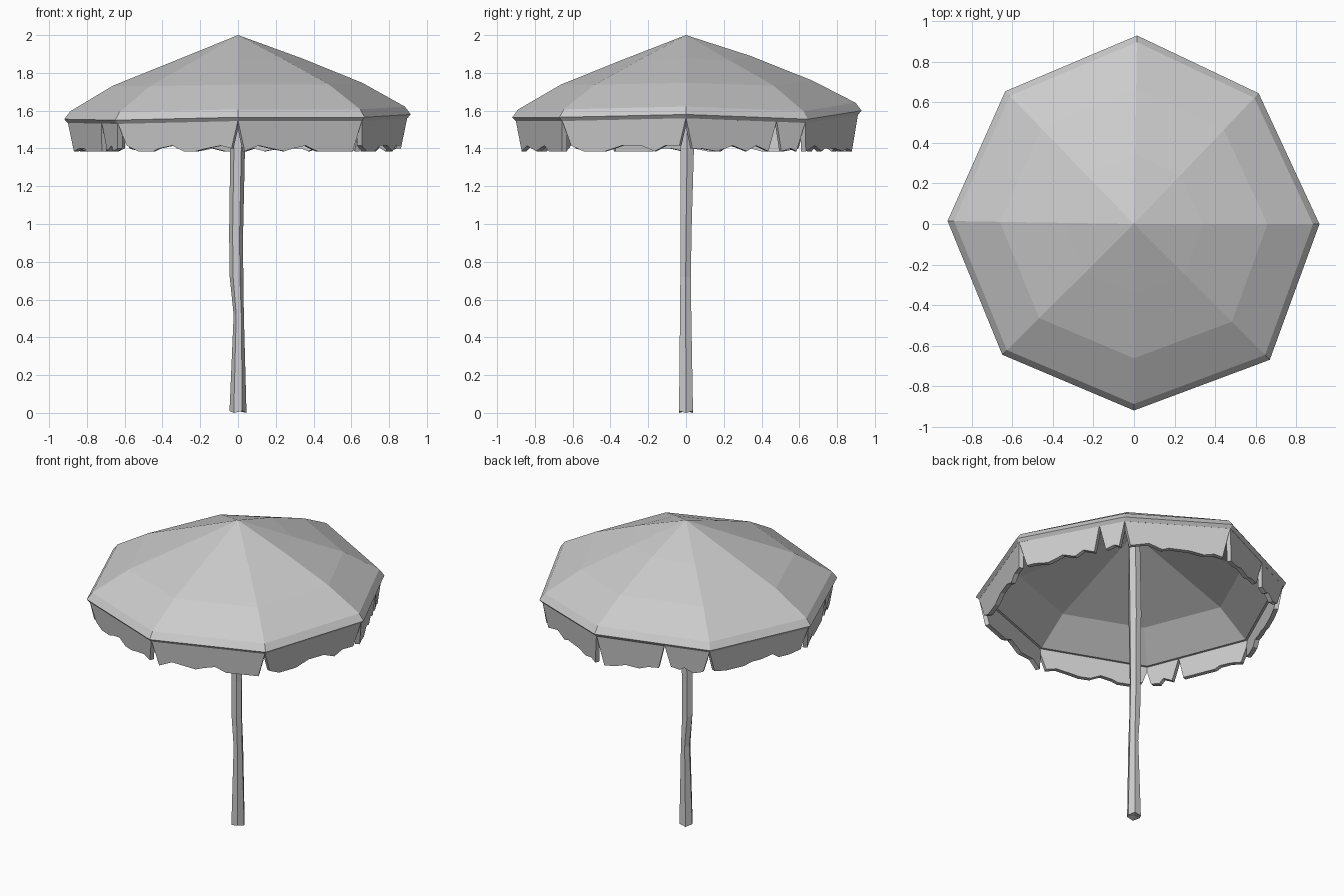
import bpy
import bmesh
import random
from mathutils import Vector

random.seed(4)

cube = bpy.data.objects.get("Cube")
if cube:
    bpy.data.objects.remove(cube)

grey = bpy.data.materials.new("light_grey")
grey.use_nodes = True
colour = (0.6, 0.6, 0.6, 1)
grey.diffuse_color = colour
grey.node_tree.nodes["Principled BSDF"].inputs["Base Color"].default_value = colour


def finish(bm, name):
    """Turn a bmesh into a flat-shaded object."""
    bmesh.ops.recalc_face_normals(bm, faces=bm.faces)
    mesh = bpy.data.meshes.new(name)
    bm.to_mesh(mesh)
    bm.free()
    mesh.materials.append(grey)
    obj = bpy.data.objects.new(name, mesh)
    bpy.context.collection.objects.link(obj)
    return obj


def bridge(bm, lower, upper):
    """Join two rings of vertices with quads."""
    n = len(lower)
    for i in range(n):
        j = (i + 1) % n
        bm.faces.new((lower[i], lower[j], upper[j], upper[i]))


def fan(bm, ring, tip):
    """Close a ring of vertices onto one point."""
    for i in range(len(ring)):
        bm.faces.new((ring[i], ring[(i + 1) % len(ring)], tip))


# Rim corners of the slightly uneven octagon, counter-clockwise from +x
rim = [Vector(p) for p in (
    (0.915, 0, 1.58), (0.615, 0.645, 1.555), (0.015, 0.93, 1.60), (-0.635, 0.655, 1.56),
    (-0.92, 0.015, 1.555), (-0.65, -0.645, 1.55), (0, -0.92, 1.565), (0.67, -0.67, 1.565))]
SIDES = len(rim)


def rim_ring(bm, scale, z=None, lift=0.0, follow=0.0):
    """Scaled copy of the rim, at its own height or near a set height."""
    ring = []
    for p in rim:
        height = p.z + lift if z is None else z + follow * (p.z - 1.56)
        ring.append(bm.verts.new((p.x * scale, p.y * scale, height)))
    return ring


# Canopy: outer skin, turned lip and underside
bm = bmesh.new()
rings = [
    rim_ring(bm, 0.37, z=1.865, follow=0.6),
    rim_ring(bm, 0.72, z=1.735, follow=0.6),
    rim_ring(bm, 0.965, lift=0.042),
    rim_ring(bm, 1.0),
    rim_ring(bm, 0.98, lift=-0.02),
    rim_ring(bm, 0.93, lift=-0.02),
    rim_ring(bm, 0.72, z=1.69, follow=0.6),
]
fan(bm, rings[0], bm.verts.new((0, 0, 2)))
for a, b in zip(rings, rings[1:]):
    bridge(bm, a, b)
fan(bm, rings[-1], bm.verts.new((0, 0, 1.95)))
finish(bm, "canopy")

# Valance: ragged hanging flaps split by V-shaped notches
extra_notch = {0: 0.76, 2: 0.6, 4: 0.68}
THICK = 0.028
bm = bmesh.new()


def flap(start, end, t0, t1):
    """One flap between two notches on the side from start to end."""
    def at(t, scale, z):
        p = start.lerp(end, t) * scale
        return Vector((p.x, p.y, z))

    def top(t):
        return at(t, 0.98, start.lerp(end, t).z - 0.015)

    notch = 0.055
    steps = max(2, round((t1 - t0) * 9))
    points = [top(t0), top(t1)]
    for k in range(steps, -1, -1):
        t = t0 + notch + (t1 - t0 - 2 * notch) * k / steps
        if 0 < k < steps:
            t += random.uniform(-0.03, 0.03)
        z = random.choice((1.385, 1.385, 1.40, 1.415))
        points.append(at(t, 0.96, z))
    inward = (start + end) / -2
    inward.z = 0
    inward.normalize()
    outer = [bm.verts.new(p) for p in points]
    inner = [bm.verts.new(p + inward * THICK) for p in points]
    bm.faces.new(outer)
    bm.faces.new(inner[::-1])
    bridge(bm, outer, inner)


for i in range(SIDES):
    cuts = [0, 1]
    if i in extra_notch:
        cuts.insert(1, extra_notch[i])
    for t0, t1 in zip(cuts, cuts[1:]):
        flap(rim[i], rim[(i + 1) % SIDES], t0, t1)
finish(bm, "valance")

# Pole: crooked six-sided post, as (height, x offset, y offset, x radius, y radius)
stations = [
    (0.01, 0, 0, 0.045, 0.037),
    (0.52, 0.004, -0.002, 0.027, 0.03),
    (0.72, -0.008, -0.002, 0.036, 0.028),
    (0.95, -0.01, 0, 0.037, 0.029),
    (1.4, -0.002, 0.006, 0.039, 0.036),
    (1.93, 0, 0, 0.036, 0.034),
]
hexagon = [(1, 0), (0.5, 1), (-0.5, 1), (-1, 0), (-0.5, -1), (0.5, -1)]
bm = bmesh.new()
rings = []
for z, ox, oy, rx, ry in stations:
    rings.append([bm.verts.new((ox + x * rx, oy + y * ry, z)) for x, y in hexagon])
for a, b in zip(rings, rings[1:]):
    bridge(bm, a, b)
# Chipped foot
for v in rings[0][::2]:
    v.co.z = 0
fan(bm, rings[0], bm.verts.new((0, 0, 0.01)))
bm.faces.new(rings[-1])
finish(bm, "pole")
